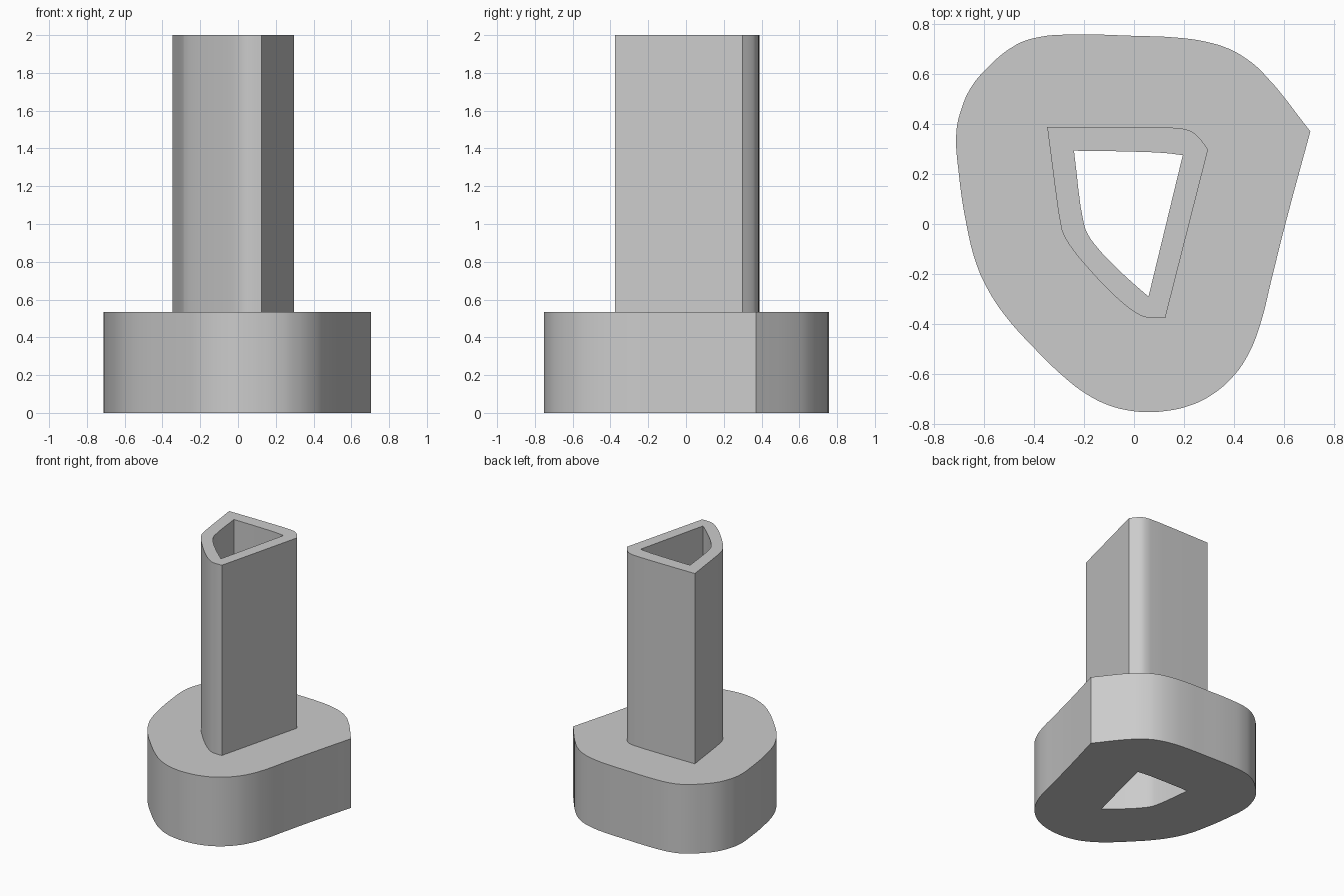
import bpy
import bmesh
import math

if "Cube" in bpy.data.objects:
    bpy.data.objects.remove(bpy.data.objects["Cube"], do_unlink=True)

grey = bpy.data.materials.new("plain grey")
grey.use_nodes = True
COLOUR = (0.6, 0.6, 0.6, 1.0)
grey.diffuse_color = COLOUR
grey.node_tree.nodes["Principled BSDF"].inputs["Base Color"].default_value = COLOUR


def add_outline(curve, points, corners):
    """Closed outline: rounded through every point, sharp at the corner indices."""
    spline = curve.splines.new("BEZIER")
    spline.bezier_points.add(len(points) - 1)
    spline.use_cyclic_u = True
    spline.resolution_u = 4
    for i, (knot, (x, y)) in enumerate(zip(spline.bezier_points, points)):
        knot.co = (x, y, 0)
        kind = "VECTOR" if i in corners else "AUTO"
        knot.handle_left_type = knot.handle_right_type = kind


def extruded_part(name, outlines, bottom, top):
    """Extrude an outline with a hole in it, then turn it into a clean mesh."""
    curve = bpy.data.curves.new(name, "CURVE")
    curve.dimensions = "2D"
    curve.fill_mode = "BOTH"
    curve.extrude = (top - bottom) / 2
    for points, corners in outlines:
        add_outline(curve, points, corners)
    obj = bpy.data.objects.new(name, curve)
    bpy.context.collection.objects.link(obj)
    bpy.ops.object.select_all(action="DESELECT")
    obj.select_set(True)
    bpy.context.view_layer.objects.active = obj
    bpy.ops.object.convert(target="MESH")
    obj = bpy.context.view_layer.objects.active
    bm = bmesh.new()
    bm.from_mesh(obj.data)
    bmesh.ops.remove_doubles(bm, verts=bm.verts, dist=0.0005)
    bmesh.ops.translate(bm, verts=bm.verts, vec=(0, 0, (top + bottom) / 2))
    bmesh.ops.recalc_face_normals(bm, faces=bm.faces)
    bm.to_mesh(obj.data)
    bm.free()
    obj.data.materials.clear()
    obj.data.materials.append(grey)
    bpy.ops.object.shade_smooth_by_angle(angle=math.radians(25))
    return obj


# Wide foot: one sharp corner at the back left, rounded elsewhere
foot = [(0.705, 0.37), (0.51, 0.61), (0.45, 0.66), (0.38, 0.70), (0.28, 0.73),
        (0.17, 0.745), (0, 0.752), (-0.27, 0.757), (-0.38, 0.747),
        (-0.47, 0.717), (-0.6, 0.61), (-0.655, 0.54), (-0.69, 0.46),
        (-0.71, 0.37), (-0.70, 0.2), (-0.67, 0), (-0.63, -0.16),
        (-0.585, -0.26), (-0.52, -0.36), (-0.4, -0.495), (-0.27, -0.62),
        (-0.19, -0.68), (-0.1, -0.725), (-0.01, -0.747), (0.06, -0.752),
        (0.13, -0.747), (0.21, -0.73), (0.3, -0.69), (0.4, -0.605),
        (0.46, -0.515), (0.505, -0.4), (0.55, -0.22), (0.605, 0)]

# Outside of the tube
tube = [(-0.347, 0.388), (-0.29, -0.02), (-0.28, -0.045), (-0.25, -0.095),
        (-0.18, -0.18), (-0.1, -0.265), (-0.04, -0.32), (0, -0.35),
        (0.03, -0.367), (0.06, -0.375), (0.125, -0.375), (0.296, 0.298),
        (0.26, 0.345), (0.235, 0.367), (0.20, 0.38), (0.15, 0.385), (0, 0.388)]

# Bore running through both parts
bore = [(-0.24, 0.293), (-0.2, 0), (-0.185, -0.04), (-0.15, -0.09),
        (-0.07, -0.175), (0, -0.24), (0.058, -0.29), (0.195, 0.275),
        (0.13, 0.283), (0, 0.289)]

FOOT_TOP = 0.533
hole = (bore, {0, 6, 7})
extruded_part("foot", [(foot, {0}), hole], 0, FOOT_TOP)
extruded_part("tube", [(tube, {0, 10, 11}), hole], FOOT_TOP, 2)
